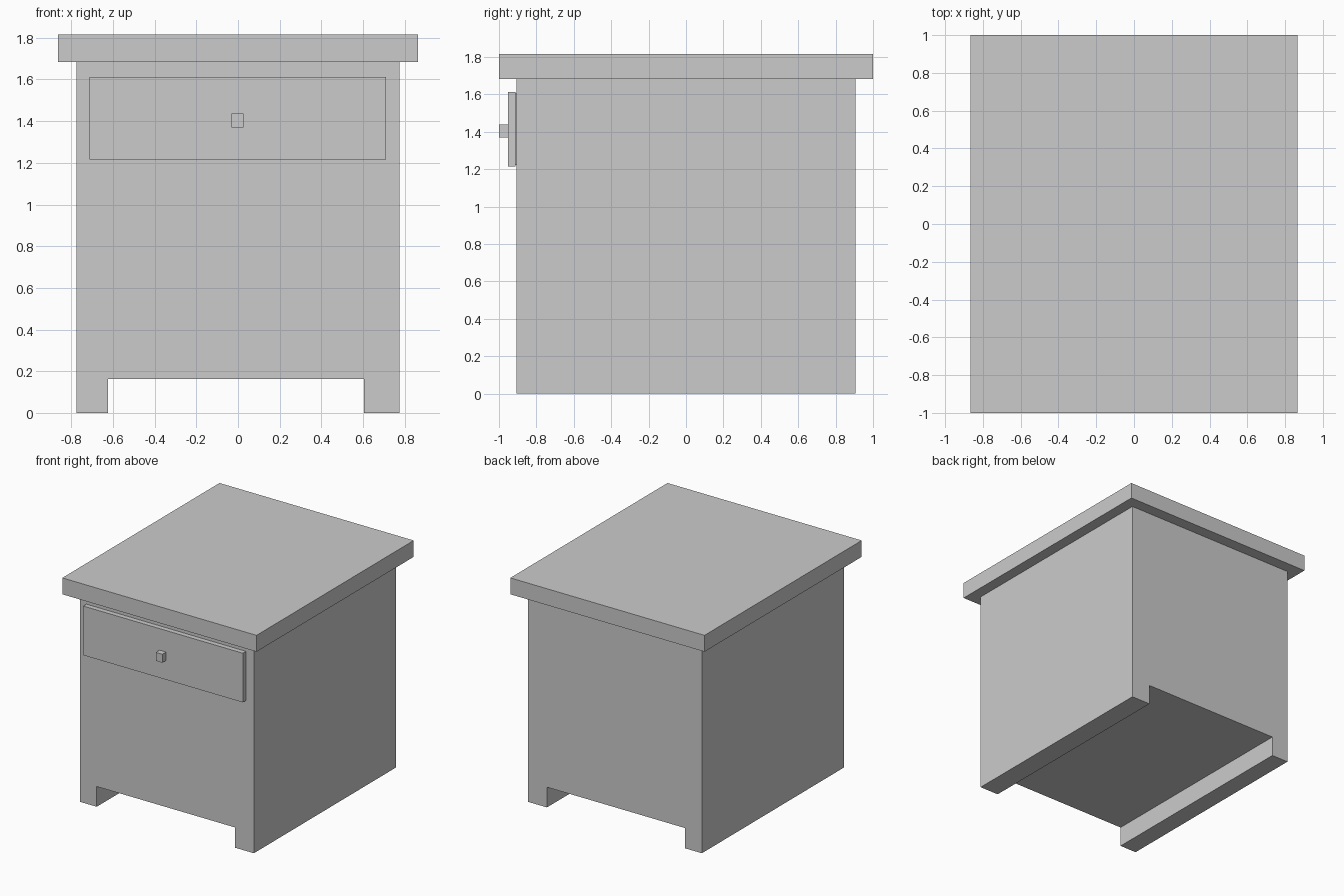
import bpy, bmesh

if "Cube" in bpy.data.objects:
    bpy.data.objects.remove(bpy.data.objects["Cube"])


def finish(name, bm):
    bmesh.ops.recalc_face_normals(bm, faces=bm.faces)
    mesh = bpy.data.meshes.new(name)
    bm.to_mesh(mesh)
    bm.free()
    obj = bpy.data.objects.new(name, mesh)
    bpy.context.collection.objects.link(obj)
    return obj


def extrude_y(name, profile, y0, y1):
    """Extrude an (x, z) outline from y0 to y1."""
    bm = bmesh.new()
    face = bm.faces.new([bm.verts.new((x, y0, z)) for x, z in profile])
    moved = bmesh.ops.extrude_face_region(bm, geom=[face])["geom"]
    verts = [g for g in moved if isinstance(g, bmesh.types.BMVert)]
    bmesh.ops.translate(bm, verts=verts, vec=(0, y1 - y0, 0))
    return finish(name, bm)


def box(name, x0, x1, y0, y1, z0, z1):
    return extrude_y(name, [(x0, z0), (x1, z0), (x1, z1), (x0, z1)], y0, y1)


# Cabinet body with a full-depth cut-out leaving two runners as feet
extrude_y("cabinet_body", [
    (-0.775, 0), (-0.625, 0), (-0.625, 0.163), (0.605, 0.163),
    (0.605, 0), (0.775, 0), (0.775, 1.683), (-0.775, 1.683)], -0.905, 0.905)

# Overhanging top
box("table_top", -0.865, 0.865, -1.0, 1.0, 1.683, 1.815)

# Drawer: thin recessed backing, front panel and square knob
box("drawer_backing", -0.70, 0.70, -0.912, -0.905, 1.222, 1.603)
box("drawer_front", -0.712, 0.71, -0.952, -0.912, 1.215, 1.611)
box("drawer_knob", -0.032, 0.026, -1.0, -0.952, 1.37, 1.438)
